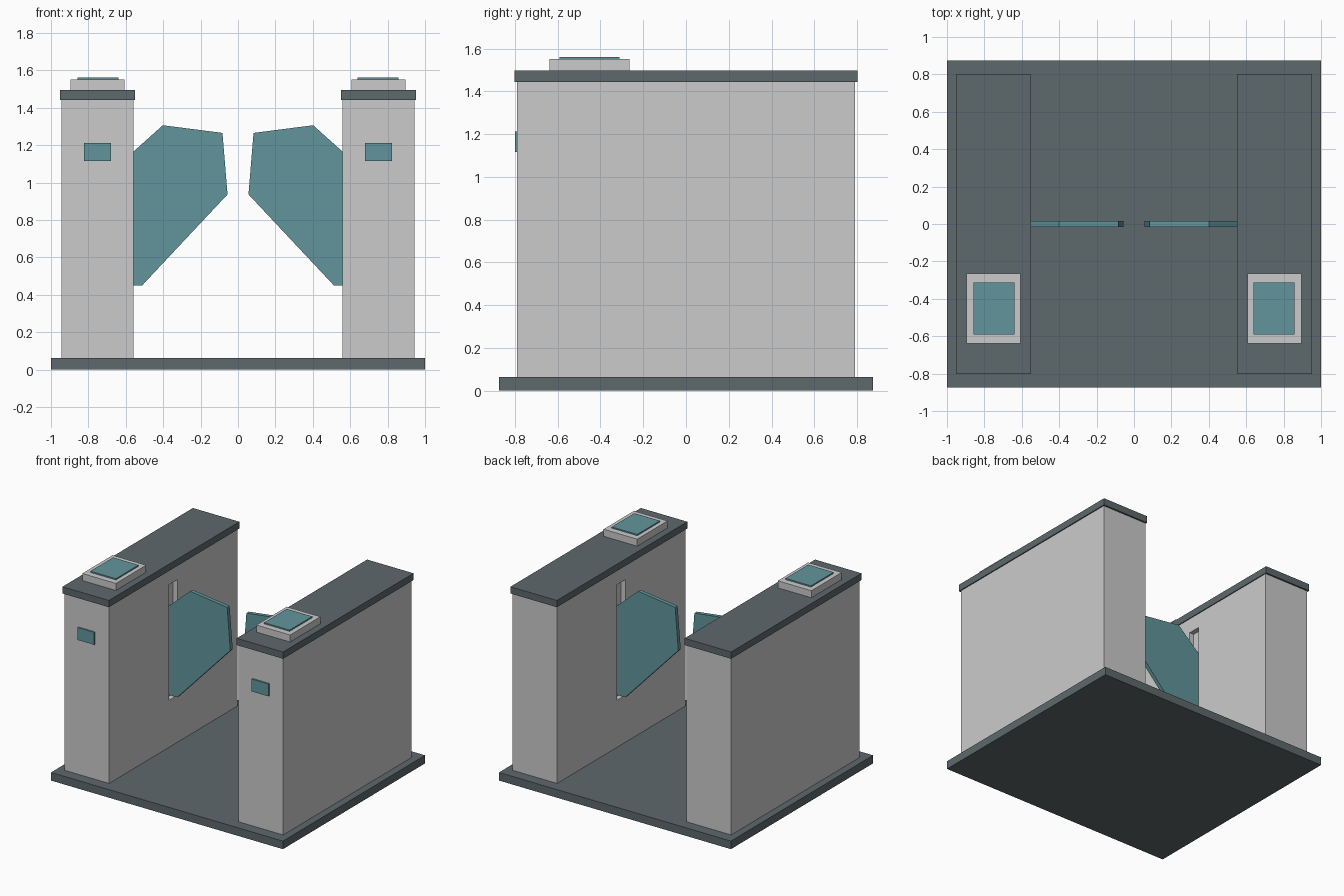
import bpy, bmesh

if "Cube" in bpy.data.objects:
    bpy.data.objects.remove(bpy.data.objects["Cube"])


def material(name, rgb):
    m = bpy.data.materials.new(name)
    m.diffuse_color = (*rgb, 1)
    m.use_nodes = True
    m.node_tree.nodes["Principled BSDF"].inputs["Base Color"].default_value = m.diffuse_color
    return m


DARK = material("dark_metal", (0.11, 0.14, 0.15))
TEAL = material("teal_glass", (0.12, 0.30, 0.33))


def prism(name, profile, y0, y1, mat=None):
    """Extrude an (x, z) outline from y0 to y1."""
    bm = bmesh.new()
    face = bm.faces.new([bm.verts.new((x, y0, z)) for x, z in profile])
    ext = bmesh.ops.extrude_face_region(bm, geom=[face])["geom"]
    verts = [v for v in ext if isinstance(v, bmesh.types.BMVert)]
    bmesh.ops.translate(bm, verts=verts, vec=(0, y1 - y0, 0))
    bmesh.ops.recalc_face_normals(bm, faces=bm.faces)
    me = bpy.data.meshes.new(name)
    bm.to_mesh(me)
    bm.free()
    if mat:
        me.materials.append(mat)
    ob = bpy.data.objects.new(name, me)
    bpy.context.collection.objects.link(ob)
    return ob


def box(name, x, y, z, mat=None):
    return prism(name, [(x[0], z[0]), (x[1], z[0]), (x[1], z[1]), (x[0], z[1])], *y, mat)


# Floor plate
base = box("base_plate", (-1, 1), (-0.875, 0.875), (0, 0.063), DARK)

# Right-hand pedestal with a shallow slot for the flap
cabinet = box("cabinet", (0.558, 0.943), (-0.79, 0.79), (0.063, 1.443))
slot = box("slot_cutter", (0.5, 0.595), (-0.05, 0.05), (0.43, 1.33))
slot.hide_render = True
slot.hide_viewport = True
slot.display_type = 'WIRE'
cut = cabinet.modifiers.new("slot", 'BOOLEAN')
cut.operation = 'DIFFERENCE'
cut.solver = 'EXACT'
cut.object = slot

# Cap, ticket reader, screens and glass flap
flap_outline = [(0.594, 1.135), (0.558, 1.167), (0.402, 1.307), (0.083, 1.266),
                (0.056, 0.937), (0.513, 0.45), (0.594, 0.45)]
parts = [
    cabinet,
    box("cabinet_cap", (0.551, 0.951), (-0.803, 0.803), (1.443, 1.496), DARK),
    box("reader_housing", (0.606, 0.896), (-0.638, -0.265), (1.496, 1.551)),
    box("reader_screen", (0.639, 0.859), (-0.591, -0.312), (1.551, 1.561), TEAL),
    box("front_display", (0.679, 0.823), (-0.801, -0.79), (1.115, 1.212), TEAL),
    prism("gate_flap", flap_outline, -0.015, 0.015, TEAL),
]

# Mirror everything to the left-hand pedestal
for ob in parts:
    mirror = ob.modifiers.new("mirror", 'MIRROR')
    mirror.use_axis = (True, False, False)
    mirror.use_mirror_merge = False
